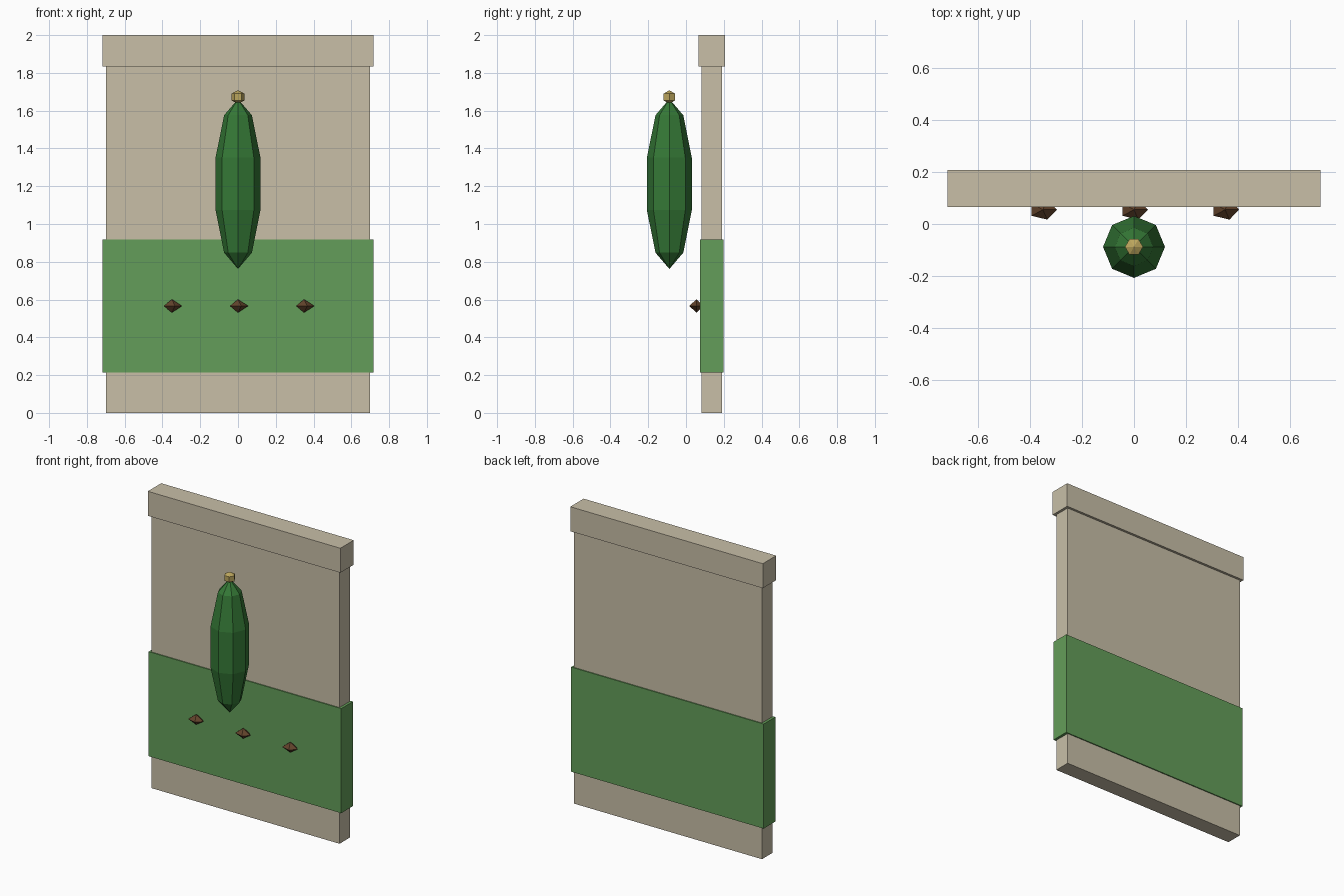
import bpy
from math import sin, cos, pi, tau

cube = bpy.data.objects.get("Cube")
if cube:
    bpy.data.objects.remove(cube, do_unlink=True)


def material(name, rgb):
    mat = bpy.data.materials.new(name)
    mat.use_nodes = True
    mat.diffuse_color = (*rgb, 1)
    mat.node_tree.nodes["Principled BSDF"].inputs["Base Color"].default_value = (*rgb, 1)
    mat.roughness = 0.8
    return mat


beige = material("beige", (0.58, 0.52, 0.39))
leaf_green = material("leaf_green", (0.127, 0.34, 0.10))
dark_green = material("dark_green", (0.035, 0.19, 0.037))
straw = material("straw", (0.50, 0.38, 0.11))
brown = material("brown", (0.12, 0.055, 0.024))


def box(name, width, depth, bottom, top, mat):
    """Box centred on the packet's middle plane."""
    bpy.ops.mesh.primitive_cube_add(size=1, location=(0, 0.136, (bottom + top) / 2))
    obj = bpy.context.object
    obj.name = name
    obj.scale = (width, depth, top - bottom)
    obj.data.materials.append(mat)


def faceted_ball(name, centre, radii, sides, bands, mat):
    """Flat-shaded ball with a pole at each end and bands - 1 rings."""
    rx, ry, rz = radii
    verts = [(0, 0, rz), (0, 0, -rz)]
    for r in range(1, bands):
        tilt = pi * r / bands
        verts += [(rx * sin(tilt) * cos(tau * i / sides),
                   ry * sin(tilt) * sin(tau * i / sides),
                   rz * cos(tilt)) for i in range(sides)]
    faces = []
    last = 2 + (bands - 2) * sides
    for i in range(sides):
        j = (i + 1) % sides
        faces.append((0, 2 + i, 2 + j))
        faces.append((1, last + j, last + i))
        for start in range(2, last, sides):
            faces.append((start + i, start + sides + i, start + sides + j, start + j))
    mesh = bpy.data.meshes.new(name)
    mesh.from_pydata(verts, [], faces)
    mesh.materials.append(mat)
    obj = bpy.data.objects.new(name, mesh)
    obj.location = centre
    bpy.context.collection.objects.link(obj)


# Packet: flat body, folded top and wrapped label band
box("packet_body", 1.40, 0.11, 0, 1.9, beige)
box("packet_top_fold", 1.434, 0.142, 1.835, 2, beige)
box("label_band", 1.434, 0.124, 0.213, 0.917, leaf_green)

# Vegetable with its stem
faceted_ball("vegetable", (0, -0.088, 1.212), (0.125, 0.125, 0.45), 8, 5, dark_green)
faceted_ball("vegetable_stem", (0, -0.088, 1.672), (0.04, 0.04, 0.036), 6, 3, straw)

# Row of seeds on the label
for side, x in (("right", -0.35), ("middle", 0), ("left", 0.35)):
    faceted_ball("seed_" + side, (x, 0.055, 0.566), (0.054, 0.04, 0.035), 5, 2, brown)
